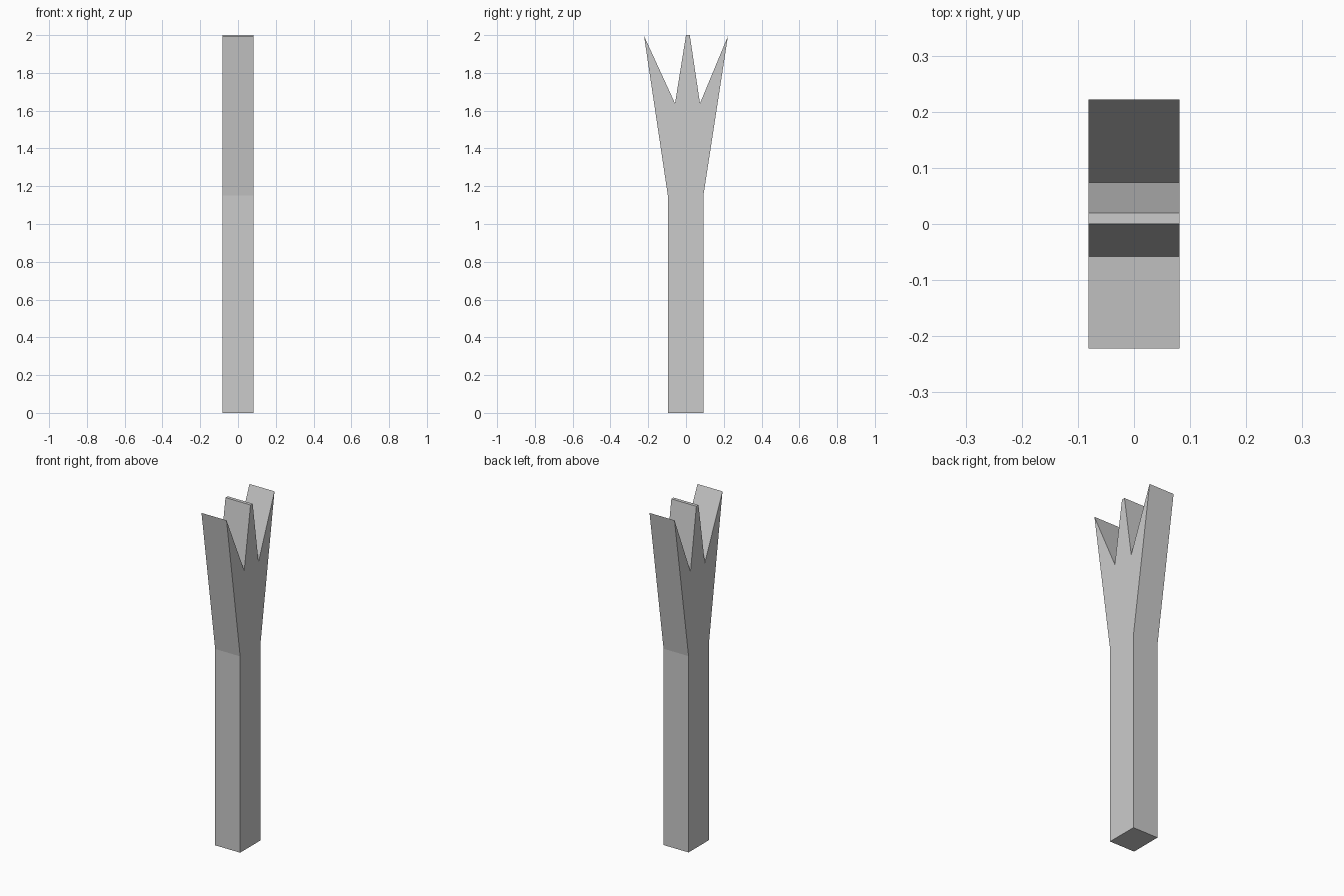
import bpy, bmesh

if "Cube" in bpy.data.objects:
    bpy.data.objects.remove(bpy.data.objects["Cube"])

HALF_WIDTH = 0.081

# Side outline (y, z): straight shaft, flared head, three prongs
outline = [
    (-0.096, 0.0), (0.092, 0.0), (0.092, 1.15),
    (0.222, 1.995), (0.074, 1.638),
    (0.020, 2.0), (0.0, 2.0),
    (-0.058, 1.638), (-0.222, 1.995), (-0.096, 1.15),
]

# Extrude the outline across x
bm = bmesh.new()
face = bm.faces.new([bm.verts.new((-HALF_WIDTH, y, z)) for y, z in outline])
side = bmesh.ops.extrude_face_region(bm, geom=[face])
verts = [g for g in side["geom"] if isinstance(g, bmesh.types.BMVert)]
bmesh.ops.translate(bm, verts=verts, vec=(2 * HALF_WIDTH, 0, 0))
bmesh.ops.recalc_face_normals(bm, faces=bm.faces)

mesh = bpy.data.meshes.new("pronged_post")
bm.to_mesh(mesh)
bm.free()
post = bpy.data.objects.new("pronged_post", mesh)
bpy.context.collection.objects.link(post)
